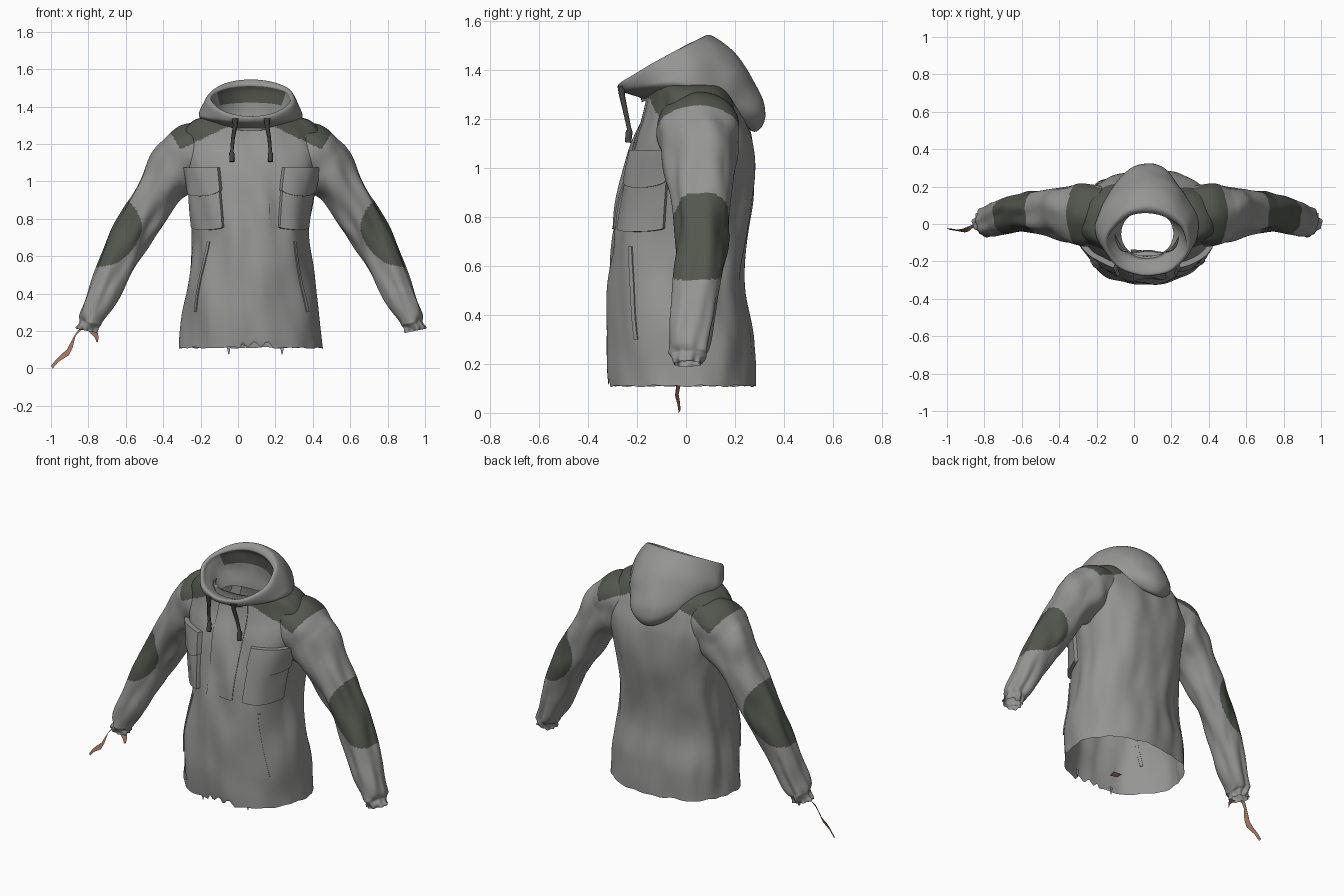
import bpy, bmesh, math
from mathutils import Vector, noise

if "Cube" in bpy.data.objects:
    bpy.data.objects.remove(bpy.data.objects["Cube"])

CX = 0.07  # garment centre line


def material(name, rgb):
    m = bpy.data.materials.new(name)
    m.diffuse_color = (*rgb, 1)
    m.use_nodes = True
    m.node_tree.nodes["Principled BSDF"].inputs["Base Color"].default_value = m.diffuse_color
    return m


GREY = material("grey cloth", (0.30, 0.30, 0.295))
OLIVE = material("dark olive patch", (0.085, 0.095, 0.075))
CORD = material("dark cord", (0.06, 0.062, 0.056))
BROWN = material("brown tape", (0.36, 0.18, 0.125))


def catmull(rows, t):
    """Smooth value at t (0..1) through a list of tuples."""
    s = t * (len(rows) - 1)
    i = min(int(s), len(rows) - 2)
    f = s - i
    p = [rows[max(0, min(len(rows) - 1, i + k))] for k in (-1, 0, 1, 2)]
    return [0.5 * (2 * b + (c - a) * f + (2 * a - 5 * b + 4 * c - d) * f * f
                   + (3 * b - a - 3 * c + d) * f ** 3) for a, b, c, d in zip(*p)]


def grid(name, nu, nv, point, closed, rule=None, mats=(GREY, OLIVE), angle=40):
    """Surface from point(u, v); closed joins it around u; rule picks the material."""
    bm = bmesh.new()
    cols = nu if closed else nu + 1
    vs = [[bm.verts.new(point(i / nu, j / nv)) for i in range(cols)] for j in range(nv + 1)]
    for j in range(nv):
        for i in range(nu):
            k = (i + 1) % cols
            f = bm.faces.new((vs[j][i], vs[j][k], vs[j + 1][k], vs[j + 1][i]))
            if rule:
                f.material_index = int(rule((i + .5) / nu, (j + .5) / nv, f.calc_center_median()))
    bmesh.ops.recalc_face_normals(bm, faces=bm.faces)
    me = bpy.data.meshes.new(name)
    bm.to_mesh(me)
    bm.free()
    ob = bpy.data.objects.new(name, me)
    bpy.context.collection.objects.link(ob)
    for m in mats:
        me.materials.append(m)
    bpy.ops.object.select_all(action='DESELECT')
    ob.select_set(True)
    bpy.context.view_layer.objects.active = ob
    bpy.ops.object.shade_smooth_by_angle(angle=math.radians(angle))
    return ob


def fold(p, amount):
    """Soft slanting cloth folds."""
    return amount * noise.noise(Vector((p[0] * 3 + p[2], p[1] * 3, p[2] * 3.5)))


def on_shoulder(u, v, c):
    d = abs(c.x - CX)
    return c.z > 1.28 - 0.48 * (d - 0.15) and d - 0.6 * (c.z - 1.2) < 0.395 and d > 0.13


# Torso: z, half width, front depth, back depth
TORSO = [(.11, .38, -.31, .275), (.3, .358, -.325, .27), (.5, .33, -.322, .235),
         (.73, .31, -.295, .258), (.95, .34, -.255, .282), (1.1, .37, -.215, .275),
         (1.2, .375, -.175, .245), (1.28, .355, -.155, .215), (1.333, .295, -.155, .17),
         (1.348, .18, -.172, .11)]


def torso_point(a, t, out=0):
    """a = 0 faces front and grows towards +x."""
    z, w, f, b = catmull(TORSO, t)
    s, c = math.sin(a), math.cos(a)
    r = (abs(s) ** 2.3 + abs(c) ** 2.3) ** (-1 / 2.3)
    depth = (.02 - f) if c > 0 else (b - .02)
    k = out + fold((s, c, z), 0.02) * min(1, (1 - t) * 4)
    return Vector((CX + s * (w * r + k), .02 - c * (depth * r + k), z))


def t_at(z):
    lo, hi = 0.0, 1.0
    for _ in range(30):
        m = (lo + hi) / 2
        lo, hi = (m, hi) if catmull(TORSO, m)[0] < z else (lo, m)
    return lo


def torso(u, v):
    p = torso_point(u * 2 * math.pi, v)
    if v == 0:  # ragged hem
        p.z += 0.005 * math.sin(u * 97) * math.sin(u * 31)
    if p.y < 0 and 0.02 < p.x < 0.19:  # torn front of the hem
        p.z = max(p.z, .128 + .014 * math.sin(p.x * 90) + v * .2)
    return p


grid("jacket_body", 160, 110, torso, True, on_shoulder)

# Sleeve: x from centre line, y, z, outward radius, depth radius
SLEEVE = [(.17, .04, 1.24, .085, .12), (.30, .048, 1.168, .155, .165), (.385, .054, 1.085, .155, .158),
          (.47, .062, .98, .122, .137), (.575, .065, .815, .116, .112), (.675, .062, .645, .10, .102),
          (.77, .03, .445, .09, .095), (.848, .015, .28, .073, .085), (.866, .01, .235, .055, .064),
          (.874, .008, .20, .05, .056)]


def sleeve_fn(side):
    def point(u, v):
        x, y, z, rn, ry = catmull(SLEEVE, v)
        h = 0.02
        p0, p1 = catmull(SLEEVE, max(0, v - h)), catmull(SLEEVE, min(1, v + h))
        t = Vector((p1[0] - p0[0], 0, p1[2] - p0[2])).normalized()
        n = Vector((-t.z, 0, t.x))
        a = u * 2 * math.pi
        k = fold((math.cos(a) * .5, math.sin(a) * .5, v * 2.5), .02)
        if v > .8:  # gathered cuff
            k += .004 * math.sin(a * 9) * (v - .8) * 5
        p = Vector((x, y, z)) + n * math.cos(a) * (rn + k) + Vector((0, 1, 0)) * math.sin(a) * (ry + k)
        return Vector((CX + side * p.x, p.y, p.z))
    return point


def sleeve_rule(u, v, c):
    a = (u + .5) % 1 - .5
    elbow = abs(a / .32) ** 2.2 + abs((v - .53) / .103) ** 2.2 < 1
    return elbow or on_shoulder(u, v, c)


for side, label in ((-1, "right"), (1, "left")):
    grid(label + "_sleeve", 136, 220, sleeve_fn(side), True, sleeve_rule)

# Hood: front (y, z), side (x, y, z), back (y, z), from the neck over the rim and down
HOOD = [(-.18, 1.27, .14, -.05, 1.29, .07, 1.27), (-.19, 1.32, .175, -.06, 1.36, .075, 1.38),
        (-.225, 1.338, .205, -.09, 1.42, .07, 1.48), (-.265, 1.348, .215, -.105, 1.445, .06, 1.52),
        (-.278, 1.338, .238, -.09, 1.44, .105, 1.542), (-.265, 1.315, .266, -.03, 1.39, .215, 1.455),
        (-.225, 1.30, .277, .0, 1.35, .30, 1.31), (-.19, 1.29, .26, .03, 1.315, .328, 1.20),
        (-.175, 1.28, .22, .03, 1.29, .275, 1.15), (-.17, 1.28, .18, .02, 1.30, .19, 1.25)]


def hood(u, v):
    fy, fz, sx, sy, sz, by, bz = catmull(HOOD, v)
    a = u * 2 * math.pi
    c, s = math.cos(a), math.sin(a)
    mix = lambda f, m, b: m + (f - b) / 2 * c + ((f + b) / 2 - m) * c * c
    taper = 1 - .27 * max(0, -c) * min(1, max(0, (v - .4) * 3))
    p = Vector((CX + sx * s * taper, mix(fy, sy, by), mix(fz, sz, bz)))
    k = .008 * noise.noise(p * 9)
    return p + Vector((s * k, -c * k, 0))


grid("hood", 96, 72, hood, True,
     lambda u, v, c: .15 < v < .29 and abs(u - .5) < .17)


# Panels that follow the torso: edges tuck into the cloth, the middle stands out
def panel(name, a0, a1, z0, z1, out, slant=0, sag=0):
    def point(u, v):
        e = lambda w: min(max((w - .04) / .92, 0), 1)
        edge = u in (0, 1) or v in (0, 1)
        uu, vv = e(u), e(v)
        z = z0 + (z1 - z0) * vv - sag * (1 - vv) * math.sin(math.pi * uu) ** .5
        a = math.radians(a0 + (a1 - a0) * uu + slant * vv)
        return torso_point(a, t_at(z), -.006 if edge else out)
    grid(name, 24, 24, point, False, mats=(GREY,), angle=50)


for side, label in ((-1, "right"), (1, "left")):
    panel(label + "_chest_pocket", side * 27, side * 70, .755, .97, .022, sag=.015)
    panel(label + "_pocket_flap", side * 26, side * 71, .955, 1.075, .029, sag=.035)
    panel(label + "_waist_welt", side * 51, side * 54, .30, .68, .006, slant=-side * 8)
panel("front_placket", -13, 17, .75, 1.29, .007)


def cord(name, pts, radii, mat):
    cu = bpy.data.curves.new(name, 'CURVE')
    cu.dimensions = '3D'
    cu.bevel_depth = 1
    cu.bevel_resolution = 2
    cu.use_fill_caps = True
    sp = cu.splines.new('POLY')
    sp.points.add(len(pts) - 1)
    for q, p, r in zip(sp.points, pts, radii):
        q.co = (*p, 1)
        q.radius = r
    cu.materials.append(mat)
    bpy.context.collection.objects.link(bpy.data.objects.new(name, cu))


# Drawstrings with toggles
for side, label in ((-1, "right"), (1, "left")):
    x = CX + side * .085
    cord(label + "_drawstring",
         [(x, -.262, 1.335), (x, -.262, 1.30), (x + side * .012, -.247, 1.23),
          (x + side * .018, -.232, 1.16), (x + side * .018, -.232, 1.15),
          (x + side * .018, -.237, 1.105)],
         [.018, .012, .010, .009, .014, .013], CORD)


def ribbon(name, pairs, mat):
    n = len(pairs) - 1
    grid(name, 1, n, lambda u, v: Vector(pairs[round(v * n)][round(u)]), False, mats=(mat,))


# Torn tapes hanging from the right cuff, and loose scraps at the hem
ribbon("cuff_tape", [((-.83, -.01, .215), (-.855, .0, .205)), ((-.868, -.025, .175), (-.878, -.01, .17)),
                     ((-.885, -.04, .11), (-.915, -.025, .10)), ((-.905, -.045, .07), (-.945, -.03, .075)),
                     ((-.96, -.035, .035), (-.975, -.025, .045)), ((-.99, -.03, .0), (-1.0, -.022, .012))], BROWN)
ribbon("cuff_tag", [((-.80, -.02, .20), (-.75, -.01, .19)), ((-.765, -.03, .165), (-.745, -.02, .165)),
                    ((-.757, -.03, .14), (-.75, -.025, .14))], BROWN)
ribbon("hem_tag", [((-.02, -.135, .14), (.04, -.14, .14)), ((-.01, -.165, .13), (.05, -.165, .12))], BROWN)
for i, (x, y) in enumerate(((.235, -.24), (-.05, -.27))):
    ribbon("hem_scrap_%d" % i, [((x - .012, y, .125), (x + .012, y, .125)),
                                ((x - .002, y, .075), (x + .003, y, .075))], GREY)
